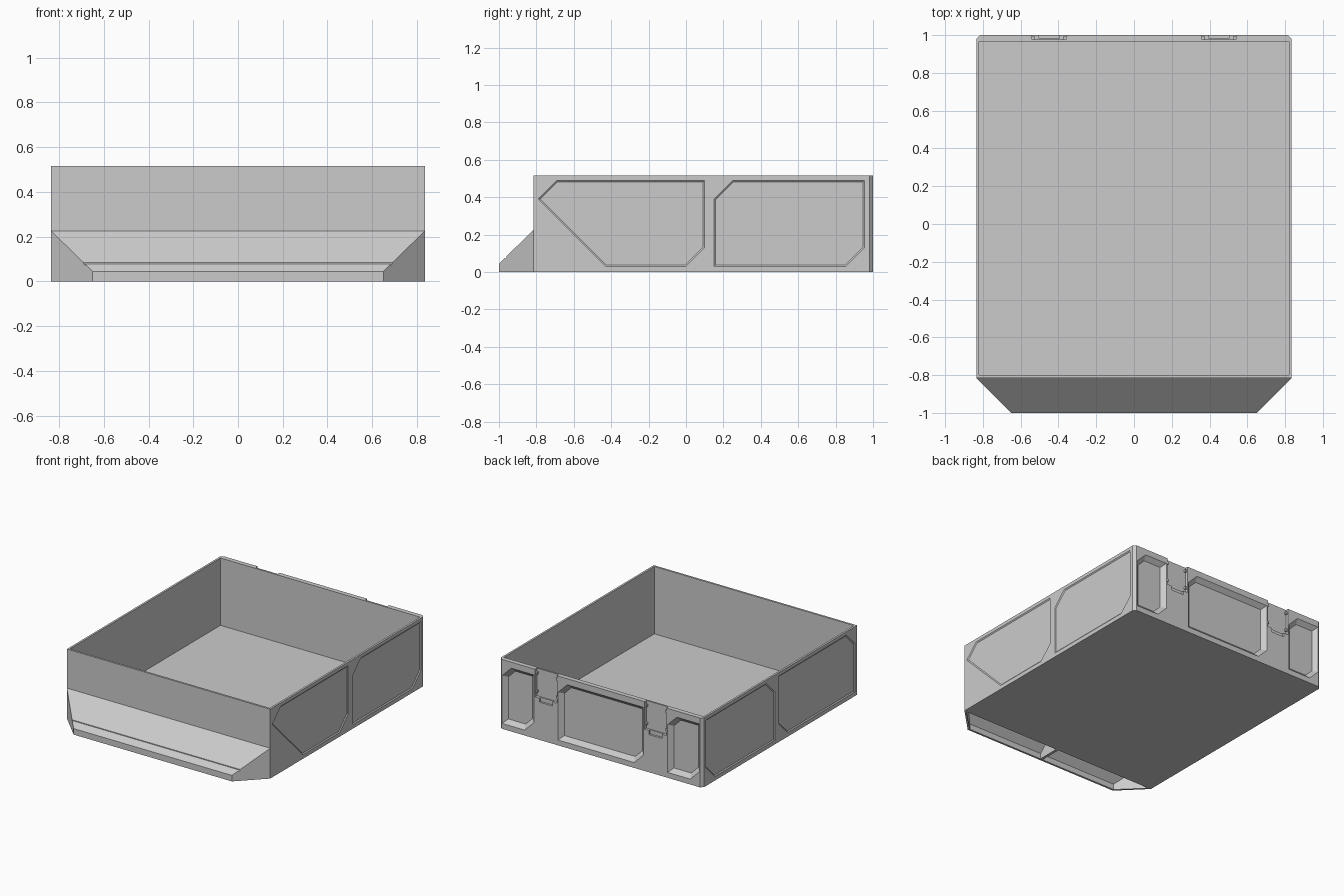
import bpy, bmesh
from mathutils import Vector

if "Cube" in bpy.data.objects:
    bpy.data.objects.remove(bpy.data.objects["Cube"])


def loft(name, rings):
    """Closed solid through matching rings of 3D points."""
    bm = bmesh.new()
    vs = [[bm.verts.new(p) for p in r] for r in rings]
    n = len(rings[0])
    for a, b in zip(vs, vs[1:]):
        for i in range(n):
            j = (i + 1) % n
            bm.faces.new((a[i], a[j], b[j], b[i]))
    bm.faces.new(vs[0])
    bm.faces.new(vs[-1])
    bmesh.ops.recalc_face_normals(bm, faces=bm.faces)
    me = bpy.data.meshes.new(name)
    bm.to_mesh(me)
    bm.free()
    ob = bpy.data.objects.new(name, me)
    bpy.context.collection.objects.link(ob)
    return ob


def block(name, x0, x1, y0, y1, z0, z1):
    return loft(name, [[(x0, y0, z), (x1, y0, z), (x1, y1, z), (x0, y1, z)] for z in (z0, z1)])


def cut(target, cutter):
    m = target.modifiers.new("cut", "BOOLEAN")
    m.operation, m.solver, m.object = "DIFFERENCE", "EXACT", cutter
    bpy.context.view_layer.objects.active = target
    bpy.ops.object.modifier_apply(modifier=m.name)
    bpy.data.objects.remove(cutter)


def inset(pts, d):
    """Shrink a convex polygon by distance d."""
    p = [Vector(q) for q in pts]
    c = sum(p, Vector((0, 0))) / len(p)
    out = []
    for i in range(len(p)):
        def inward(a, b):
            t = (b - a).normalized()
            nrm = Vector((-t.y, t.x))
            return nrm if nrm.dot(c - a) > 0 else -nrm
        n1 = inward(p[i - 1], p[i])
        n2 = inward(p[i], p[(i + 1) % len(p)])
        out.append(p[i] + (n1 + n2) * d / (1 + n1.dot(n2)))
    return out


def recess(target, pts, place, face, depth, draft):
    """Sunken panel with sloped sides; place maps (u, v, depth) to 3D."""
    s = 1 if face > 0 else -1
    small = inset(pts, draft)
    rings = [[place(u, v, w) for u, v in q] for q, w in
             ((pts, face + s * 0.02), (pts, face), (small, face - s * depth))]
    cut(target, loft("recess_cutter", rings))


# Tray body with chamfered rear corners and an open top
W, F, H = 0.835, -0.815, 0.515
plan = [(-W, F), (W, F), (W, 0.98), (W - 0.02, 1), (-W + 0.02, 1), (-W, 0.98)]
tray = loft("tray_body", [[(x, y, z) for x, y in plan] for z in (0, H)])
cut(tray, block("cavity_cutter", -0.82, 0.82, -0.80, 0.965, 0.015, 0.6))

# Side panels
rear = [(0.15, 0.39), (0.25, 0.49), (0.955, 0.49), (0.955, 0.13), (0.855, 0.03), (0.15, 0.03)]
front = [(-0.79, 0.39), (-0.69, 0.49), (0.10, 0.49), (0.10, 0.13), (0.0, 0.03)]
for side, corner in ((1, (-0.43, 0.03)), (-1, (-0.79, 0.03))):
    for panel in (rear, front + [corner]):
        recess(tray, panel, lambda u, v, w: (w, u, v), side * W, 0.006, 0.008)

# Back pockets
for x0, x1 in ((0.55, 0.81), (-0.35, 0.35), (-0.81, -0.55)):
    c = 0.075
    pocket = [(x0, 0.04), (x0 + c, 0.04), (x1, 0.04), (x1, 0.47 - c), (x1 - c, 0.47), (x0, 0.47), (x0, 0.04 + c)]
    recess(tray, pocket[1:], lambda u, v, w: (u, w, v), 1.0, 0.03, 0.03)

# Hinge slots in the back rim, each with a lug and side pins
for n, x in (("left", -0.45), ("right", 0.45)):
    cut(tray, block("slot_cutter", x - 0.09, x + 0.09, 0.978, 1.1, 0.31, 0.6))
    cut(tray, block("notch_cutter", x - 0.055, x + 0.055, 0.985, 1.1, 0.28, 0.32))
    for sx in (-1, 1):
        for z in (0.34, 0.475):
            px = x + sx * 0.085
            block(n + "_slot_pin", px - 0.008, px + 0.008, 0.975, 0.995, z, z + 0.018)


# Sloped front scoop, hollow underneath
def wedge(name, xb, xf, yb, yf, zb, zf, z0):
    top = [(-xb, yb, zb), (xb, yb, zb), (xf, yf, zf), (-xf, yf, zf)]
    return loft(name, [[(x, y, z0) for x, y, z in top], top])


scoop = wedge("front_scoop", W, 0.65, F, -1, 0.225, 0.045, 0)
cut(scoop, wedge("scoop_cutter", 0.814, 0.644, F - 0.002, -0.985, 0.207, 0.042, -0.05))

# Fine groove across the slope
groove = [(-0.968, 0.09), (-0.960, 0.10), (-0.960, 0.078), (-0.968, 0.070)]
cut(scoop, loft("groove_cutter", [[(x, y, z) for y, z in groove] for x in (-0.9, 0.9)]))

# Centre rib under the scoop
rib = [(F, 0.002), (-0.99, 0.002), (-0.99, 0.04), (F, 0.212)]
loft("scoop_rib", [[(x, y, z) for y, z in rib] for x in (-0.01, 0.01)])
